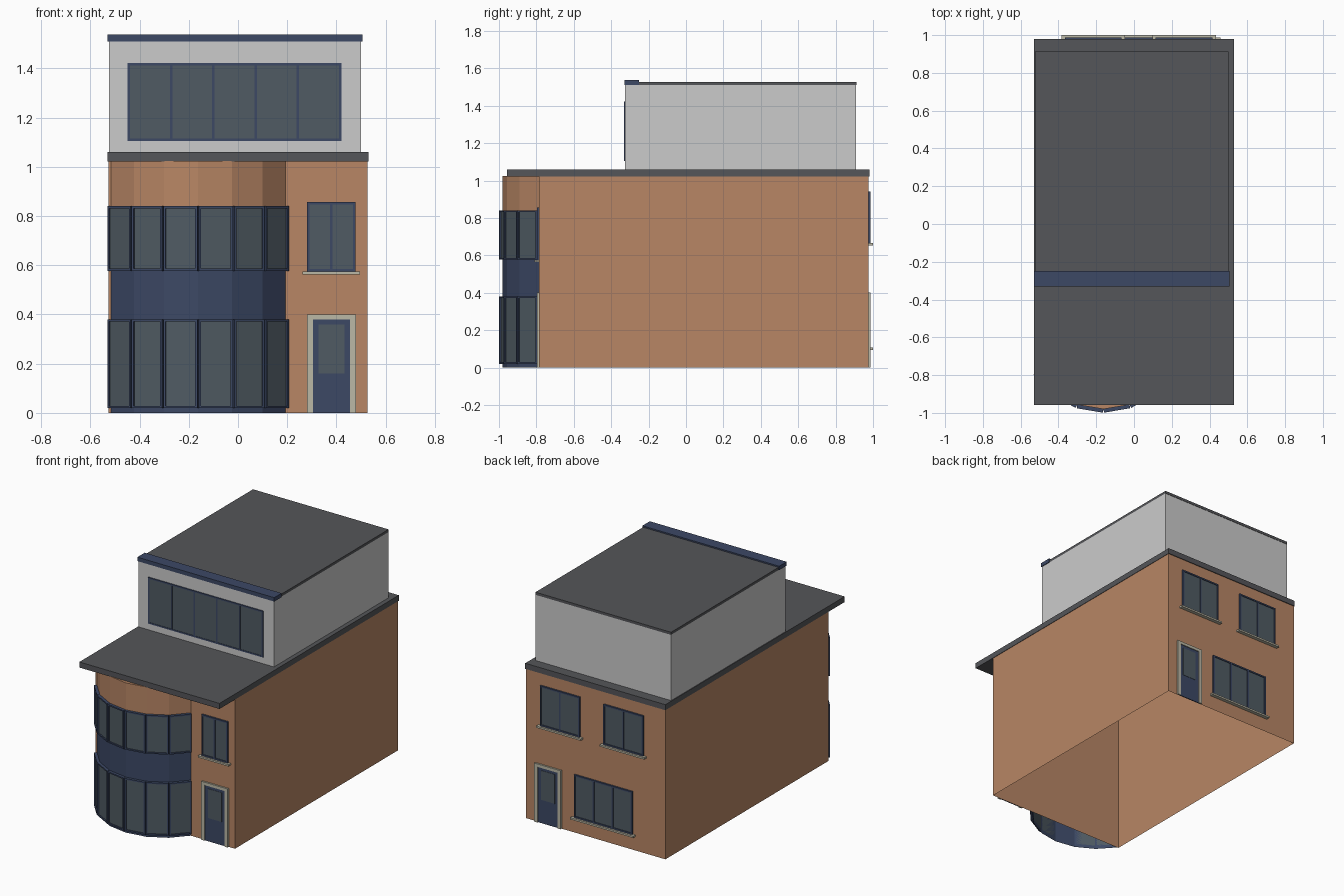
import bpy, bmesh
from math import sin, cos, asin, pi
from mathutils import Matrix

if "Cube" in bpy.data.objects:
    bpy.data.objects.remove(bpy.data.objects["Cube"])


def material(name, r, g, b):
    m = bpy.data.materials.new(name)
    m.diffuse_color = (r, g, b, 1)
    m.use_nodes = True
    m.node_tree.nodes["Principled BSDF"].inputs["Base Color"].default_value = m.diffuse_color
    return m


BRICK = material("brick", 0.48, 0.24, 0.13)
BLUE = material("blue_paint", 0.045, 0.065, 0.13)
GLASS = material("glass", 0.08, 0.105, 0.125)
ROOF = material("roof_felt", 0.09, 0.092, 0.1)
STONE = material("stone", 0.5, 0.48, 0.38)


def finish(name, bm, mat, matrix=Matrix()):
    mesh = bpy.data.meshes.new(name)
    bm.to_mesh(mesh)
    bm.free()
    ob = bpy.data.objects.new(name, mesh)
    ob.matrix_world = matrix
    if mat:
        mesh.materials.append(mat)
    bpy.context.collection.objects.link(ob)
    return ob


def boxes(name, spans, mat=None, matrix=Matrix(), open_bottom=False):
    """One mesh from boxes given as (x0, x1, y0, y1, z0, z1)."""
    bm = bmesh.new()
    for x0, x1, y0, y1, z0, z1 in spans:
        m = (Matrix.Translation(((x0 + x1) / 2, (y0 + y1) / 2, (z0 + z1) / 2))
             @ Matrix.Diagonal((x1 - x0, y1 - y0, z1 - z0, 1)))
        bmesh.ops.create_cube(bm, size=1, matrix=m)
    if open_bottom:
        low = [f for f in bm.faces if f.normal.z < -0.9]
        bmesh.ops.delete(bm, geom=low, context='FACES_ONLY')
    return finish(name, bm, mat, matrix)


def place(x, y, angle=0.0):
    return Matrix.Translation((x, y, 0)) @ Matrix.Rotation(angle, 4, 'Z')


def window(name, at, w, z0, z1, panes, d=0.012, bar=0.01, sill=False):
    """Framed window on a wall; local -y points outward."""
    h = w / 2
    bars = [(-h, h, -d, 0, z0, z0 + bar), (-h, h, -d, 0, z1 - bar, z1)]
    for i in range(panes + 1):
        c = -h + bar / 2 + (w - bar) * i / panes
        bars.append((c - bar / 2, c + bar / 2, -d, 0, z0 + bar, z1 - bar))
    boxes(name + "_frame", bars, BLUE, at)
    boxes(name + "_glass", [(-h + bar / 2, h - bar / 2, -d * 0.6, 0,
                             z0 + bar / 2, z1 - bar / 2)], GLASS, at)
    if sill:
        boxes(name + "_sill", [(-h - 0.018, h + 0.018, -0.025, 0, z0 - 0.012, z0)],
              STONE, at)


def door(name, at):
    boxes(name + "_surround", [(-0.1, -0.075, -0.012, 0, 0, 0.4),
                               (0.075, 0.1, -0.012, 0, 0, 0.4),
                               (-0.075, 0.075, -0.012, 0, 0.38, 0.4)], STONE, at)
    boxes(name + "_leaf", [(-0.075, 0.075, -0.006, 0, 0, 0.38)], BLUE, at)
    boxes(name + "_glass", [(-0.052, 0.052, -0.008, 0, 0.16, 0.36)], GLASS, at)


# Main volumes and roofs
FRONT, BACK = -0.785, 0.975
boxes("brick_body", [(-0.527, 0.527, FRONT, BACK, 0, 1.03)], BRICK, open_bottom=True)
boxes("main_roof", [(-0.53, 0.53, -0.957, 0.98, 1.022, 1.06)], ROOF)
boxes("upper_storey", [(-0.525, 0.5, -0.325, 0.91, 1.06, 1.51)])
boxes("upper_roof", [(-0.525, 0.5, -0.325, 0.912, 1.51, 1.528)], ROOF)
boxes("upper_roof_fascia", [(-0.53, 0.505, -0.33, -0.25, 1.51, 1.537)], BLUE)

# Bow front: six flat facets on an arc
BOW_X, HALF, DEPTH, SEGS = -0.162, 0.355, 0.195, 6
R = (HALF ** 2 + DEPTH ** 2) / (2 * DEPTH)
CY = FRONT - DEPTH + R
SPAN = asin(HALF / R)
STEP = 2 * SPAN / SEGS


def bow(name, z0, z1, mat, cap=False):
    bm = bmesh.new()
    arc = [-SPAN + STEP * i for i in range(SEGS + 1)]
    low, top = ([bm.verts.new((BOW_X + R * sin(a), CY - R * cos(a), z)) for a in arc]
                for z in (z0, z1))
    for i in range(SEGS):
        bm.faces.new((low[i], low[i + 1], top[i + 1], top[i]))
    if cap:
        bm.faces.new(top)
    finish(name, bm, mat)


bow("bow_panel", 0, 0.84, BLUE)
bow("bow_brick_top", 0.84, 1.024, BRICK, cap=True)

apothem = R * cos(STEP / 2)
chord = 2 * R * sin(STEP / 2)
for i in range(SEGS):
    a = -SPAN + STEP * (i + 0.5)
    at = place(BOW_X + apothem * sin(a), CY - apothem * cos(a), a)
    for floor, z0, z1 in (("lower", 0.02, 0.38), ("upper", 0.577, 0.84)):
        window(f"bow_{floor}_window_{i + 1}", at, chord, z0, z1, 1, d=0.019, bar=0.009)

# Front openings
window("front_window", place(0.379, FRONT), 0.196, 0.575, 0.857, 2, sill=True)
door("front_door", place(0.38, FRONT))
window("upper_storey_window", place(-0.014, -0.325), 0.868, 1.105, 1.422, 5, d=0.006)

# Back openings
window("back_window_upper_1", place(0.265, BACK, pi), 0.3, 0.665, 0.94, 2, sill=True)
window("back_window_upper_2", place(-0.215, BACK, pi), 0.3, 0.665, 0.94, 2, sill=True)
window("back_window_lower", place(-0.062, BACK, pi), 0.44, 0.107, 0.4, 3, sill=True)
door("back_door", place(0.357, BACK, pi))
